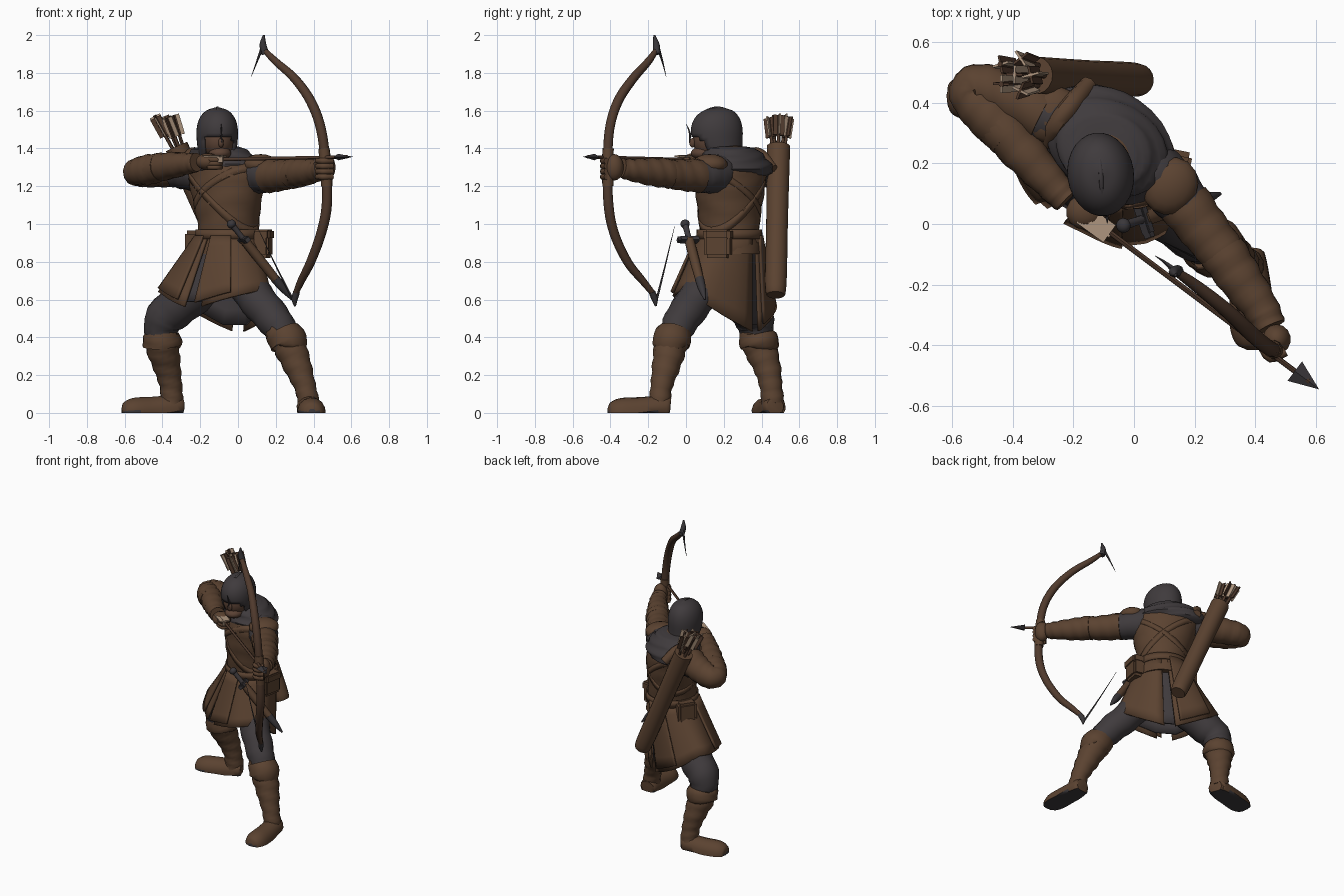
import bpy, bmesh, random
from math import sin, cos, pi, radians
from mathutils import Vector, Matrix

random.seed(4)
cube = bpy.data.objects.get("Cube")
if cube:
    bpy.data.objects.remove(cube)


def material(name, r, g, b):
    m = bpy.data.materials.new(name)
    m.use_nodes = True
    m.diffuse_color = (r, g, b, 1)
    m.node_tree.nodes["Principled BSDF"].inputs["Base Color"].default_value = (r, g, b, 1)
    return m


leather = material("brown leather", .104, .055, .03)
cloth = material("dark grey cloth", .05, .043, .046)
steel = material("dark steel", .042, .038, .042)
wood = material("bow wood", .08, .042, .026)
feather = material("pale feather", .42, .3, .21)
skin = material("tanned skin", .105, .055, .035)


def finish(name, bm, mats, solid=0, angle=45):
    bmesh.ops.recalc_face_normals(bm, faces=bm.faces)
    me = bpy.data.meshes.new(name)
    bm.to_mesh(me)
    bm.free()
    for m in mats if isinstance(mats, list) else [mats]:
        me.materials.append(m)
    for p in me.polygons:
        p.use_smooth = True
    me.set_sharp_from_angle(angle=radians(angle))
    ob = bpy.data.objects.new(name, me)
    bpy.context.collection.objects.link(ob)
    if solid:
        mod = ob.modifiers.new("thickness", 'SOLIDIFY')
        mod.thickness = solid
    return ob


def spline(pts, n):
    # Smooth interpolation through points of any dimension
    p = [Vector(q) for q in pts]
    p = [p[0] * 2 - p[1]] + p + [p[-1] * 2 - p[-2]]
    out = []
    for i in range(1, len(p) - 2):
        a, b, c, d = p[i - 1:i + 3]
        for k in range(n):
            t = k / n
            out.append(((b * 2) + (c - a) * t + (a * 2 - b * 5 + c * 4 - d) * t * t
                        + (b * 3 - a - c * 3 + d) * t ** 3) * .5)
    return out + [p[-2]]


def loft(rings, cap=True, closed=True):
    bm = bmesh.new()
    vs = [[bm.verts.new(c) for c in ring] for ring in rings]
    n = len(vs[0])
    for a, b in zip(vs, vs[1:]):
        for i in range(n if closed else n - 1):
            j = (i + 1) % n
            bm.faces.new((a[i], a[j], b[j], b[i]))
    if cap:
        bm.faces.new(vs[0])
        bm.faces.new(vs[-1])
    return bm


def limb(name, mat, pts, folds=0.0, sides=14, n=5, floor=None):
    # Tube along a path of (x, y, z, radius), with cloth folds
    path = spline(pts, n)
    pos = [Vector(p[:3]) for p in path]
    rings, u = [], None
    for i, p in enumerate(path):
        t = (pos[min(i + 1, len(pos) - 1)] - pos[max(i - 1, 0)]).normalized()
        u = t.orthogonal() if u is None else u - t * u.dot(t)
        u.normalize()
        w = t.cross(u)
        ring = []
        for k in range(sides):
            a = 2 * pi * k / sides
            r = p[3] * (1 + folds * sin(1.9 * i + 2 * sin(a + 1)))
            c = pos[i] + (u * cos(a) + w * sin(a)) * r
            if floor is not None:
                c.z = max(c.z, floor)
            ring.append(c)
        rings.append(ring)
    return finish(name, loft(rings), mat)


def oval(x, y, z, a, b, yaw, ang):
    c, s = cos(yaw), sin(yaw)
    u, v = a * cos(ang), b * sin(ang)
    return Vector((x + u * c - v * s, y + u * s + v * c, z))


def stack(pts, yaw, n=4, sides=28, folds=0.0):
    # Horizontal ovals (x, y, z, a, b) stacked upward
    rings = []
    for i, (x, y, z, a, b) in enumerate(spline(pts, n)):
        ring = []
        for k in range(sides):
            t = 2 * pi * k / sides
            f = 1 + folds * sin(1.6 * i + 2 * sin(2 * t))
            ring.append(oval(x, y, z, a * f, b * f, yaw, t))
        rings.append(ring)
    return loft(rings)


def solid(name, mat, loc, size, rot=None, kind="box"):
    bm = bmesh.new()
    if kind == "box":
        bmesh.ops.create_cube(bm, size=1)
        if min(size) > .02:
            bmesh.ops.bevel(bm, geom=bm.edges[:], offset=.12, segments=2, affect='EDGES')
    elif kind == "ball":
        bmesh.ops.create_uvsphere(bm, u_segments=14, v_segments=9, radius=.5)
    else:
        bmesh.ops.create_cone(bm, cap_ends=True, segments=4, radius1=.5, radius2=0, depth=1)
    r = rot.to_matrix().to_4x4() if rot else Matrix()
    bm.transform(Matrix.Translation(loc) @ r @ Matrix.Diagonal((*size, 1)))
    return finish(name, bm, mat, angle=35)


def spin(a):
    return Matrix.Rotation(a, 3, 'Z').to_quaternion()


def aim(a, b):
    return (Vector(b) - Vector(a)).to_track_quat('Z', 'Y')


YAW = radians(-36)

# Torso, belt, straps and hood
torso = [(-.05, .23, .84, .175, .17), (-.05, .23, .96, .16, .158), (-.055, .23, 1.08, .18, .165),
         (-.06, .235, 1.2, .21, .17), (-.07, .24, 1.3, .215, .16), (-.09, .24, 1.37, .13, .12),
         (-.1, .21, 1.42, .07, .07)]
finish("tunic", stack(torso, YAW, folds=.015), leather)
finish("hood_collar", stack([(-.09, .27, 1.25, .2, .14), (-.09, .265, 1.29, .238, .175),
                             (-.09, .255, 1.345, .205, .155), (-.1, .24, 1.395, .15, .13),
                             (-.1, .22, 1.41, .1, .1)], YAW, folds=.035), cloth)


def band(name, mat, z0, tilt, phase, width, grow=.002):
    # Flat strap wrapped around the torso
    sect = spline(torso, 6)
    rings = []
    for dz in (-width / 2, width / 2):
        ring = []
        for k in range(48):
            t = 2 * pi * k / 48
            z = z0 + dz + tilt * cos(t - phase)
            x, y, _, a, b = min(sect, key=lambda s: abs(s[2] - z))
            ring.append(oval(x, y, z, a + grow, b + grow, YAW, t))
        rings.append(ring)
    finish(name, loft(rings, cap=False), mat, .008)


band("belt", leather, .945, 0, 0, .05, .014)
band("quiver_strap", leather, 1.13, .17, pi, .05)
band("chest_strap", leather, 1.16, .14, -.3, .04)
limb("shoulder_strap", leather, [(-.285, .27, 1.3, .03), (-.255, .33, 1.365, .033), (-.205, .395, 1.365, .033),
                                 (-.15, .46, 1.29, .03)], sides=8)


# Skirt panels hang from the belt and part at front and back
def panel(name, mat, t0, t1, grow=0.0, drop=0.0, top=.94):
    rings = []
    for i in range(7):
        f = i / 6
        ring = []
        for k in range(15):
            t = radians(t0 + (t1 - t0) * k / 14)
            hem = .55 + .1 * abs(cos(t)) - .13 * max(0, sin(t)) - drop
            g = grow + .007 * sin(6 * t) * f
            ring.append(oval(-.05 - .07 * f, .23 - .032 * f, top + (hem - top) * f,
                             .166 + .17 * f + g, .165 + .05 * f + g, YAW, t))
        rings.append(ring)
    finish(name, loft(rings, cap=False, closed=False), mat, .014)


panel("left_skirt", leather, -80, 84)
panel("right_skirt", leather, 97, 262)
for label, a, b in (("left_front", -86, -50), ("right_front", 215, 256), ("right_back", 102, 140)):
    panel(label + "_flap", leather, a, b, .014, -.03)
panel("under_tunic", cloth, 0, 360, -.03, -.02)

# Legs, boots and boot cuffs
legs = {
    "left": ([(0, .15, .76, .1), (.085, .065, .62, .1), (.2, -.03, .48, .092), (.26, -.07, .38, .075)],
             [(.235, -.06, .43, .088), (.27, -.08, .36, .088), (.315, -.105, .25, .075),
              (.355, -.13, .14, .058), (.375, -.14, .05, .058)],
             [(.37, -.085, .03, .045), (.372, -.11, .03, .062), (.385, -.24, .012, .072),
              (.39, -.34, .005, .074), (.392, -.395, .003, .055), (.392, -.415, .002, .02)]),
    "right": ([(-.12, .25, .76, .12), (-.24, .3, .63, .115), (-.39, .36, .5, .105), (-.405, .38, .38, .08)],
              [(-.405, .375, .41, .092), (-.4, .39, .35, .09), (-.375, .43, .24, .073),
               (-.355, .45, .14, .06), (-.35, .46, .05, .062)],
              [(-.3, .475, .03, .045), (-.33, .465, .03, .064), (-.45, .445, .012, .074),
               (-.55, .42, .005, .075), (-.6, .41, .003, .055), (-.615, .408, .002, .02)]),
}
for side, (thigh, boot, foot) in legs.items():
    limb(side + "_trouser", cloth, thigh, .035)
    limb(side + "_boot", leather, boot, .05)
    (x, y, z, r), (x2, y2, z2, _) = boot[:2]
    limb(side + "_boot_cuff", leather, [(x, y, z + .01, r * .9), (x, y, z, r * 1.06),
                                        (x2, y2, z2 + .01, r * 1.15), (x2, y2, z2 - .01, r * .9)], .025, n=3)
    shoe = limb(side + "_foot", [leather, steel], foot, floor=0)
    for p in shoe.data.polygons:
        p.material_index = int(p.center.z < .008)

# Arms with grey under sleeves, leather sleeves and gloves
limb("left_under_sleeve", cloth, [(.0, .22, 1.27, .1), (.1, .14, 1.26, .1), (.18, .05, 1.255, .084)], .03)
limb("left_sleeve", leather, [(.165, .07, 1.255, .09), (.24, -.03, 1.26, .082), (.31, -.12, 1.27, .074)], .035)
limb("left_bracer", leather, [(.29, -.09, 1.268, .08), (.35, -.18, 1.275, .074), (.42, -.28, 1.285, .06),
                              (.45, -.34, 1.295, .052)], .045)
limb("right_under_sleeve", cloth, [(-.15, .29, 1.27, .1), (-.27, .35, 1.28, .1), (-.35, .38, 1.28, .085)], .03)
limb("right_sleeve", leather, [(-.3, .36, 1.29, .093), (-.42, .42, 1.28, .086), (-.51, .45, 1.275, .08),
                               (-.54, .43, 1.275, .07), (-.49, .37, 1.285, .08), (-.41, .29, 1.3, .076)], .03)
limb("right_bracer", leather, [(-.45, .33, 1.295, .077), (-.35, .22, 1.31, .07), (-.26, .12, 1.32, .055),
                               (-.22, .08, 1.325, .05)], .045)
for name, loc in (("left_shoulder_guard", (.12, .125, 1.315)), ("right_shoulder_guard", (-.27, .36, 1.32))):
    solid(name, leather, loc, (.18, .2, .11), spin(YAW), "ball")
solid("left_glove", leather, (.47, -.38, 1.3), (.095, .1, .14), None, "ball")
solid("right_glove", leather, (-.16, .04, 1.33), (.13, .12, .09), None, "ball")
for k in range(4):
    limb("left_finger", leather, [(.42, -.4, 1.25 + k * .028, .015), (.45, -.44, 1.25 + k * .028, .017),
                                  (.5, -.42, 1.25 + k * .028, .016)], sides=8, n=3)
for k in range(3):
    limb("right_finger", leather, [(-.16, .0, 1.3 + k * .02, .013), (-.11, -.02, 1.3 + k * .02, .013),
                                   (-.09, .02, 1.3 + k * .02, .012)], sides=8, n=3)

# Head and open-faced helmet
HEAD = radians(8)
solid("head", skin, (-.105, .14, 1.44), (.17, .21, .2), None, "ball")
solid("nose", skin, (-.09, .035, 1.43), (.03, .035, .05), None, "ball")
solid("jaw", skin, (-.095, .09, 1.375), (.12, .13, .07), None, "ball")
helm = stack([(-.11, .19, 1.36, .096, .11), (-.11, .17, 1.42, .106, .13), (-.11, .163, 1.5, .109, .138),
              (-.11, .165, 1.56, .093, .12), (-.11, .17, 1.6, .058, .078), (-.11, .175, 1.618, .008, .01)], HEAD)
opening = []
for f in helm.faces:
    c = f.calc_center_median()
    if c.z < 1.455 and c.y < .11 and abs(c.x + .1) < .078:
        opening.append(f)
bmesh.ops.delete(helm, geom=opening, context='FACES')
finish("helmet", helm, cloth, .012)
limb("helmet_ridge", cloth, [(-.09, .03, 1.47, .007), (-.095, .05, 1.55, .008), (-.105, .105, 1.597, .008),
                             (-.11, .175, 1.614, .008), (-.118, .255, 1.58, .007), (-.125, .295, 1.5, .005)], sides=8)
limb("nose_guard", cloth, [(-.088, .002, 1.53, .001), (-.089, .02, 1.48, .005), (-.086, .02, 1.43, .003)], sides=6)

# Bow with steel tips and slack string ends
limb("bow", wood, [(.14, -.158, 1.92, .014), (.2, -.2, 1.86, .02), (.3, -.28, 1.77, .024), (.385, -.36, 1.65, .026),
                   (.44, -.405, 1.5, .026), (.465, -.415, 1.3, .026), (.47, -.41, 1.1, .027), (.44, -.38, .95, .026),
                   (.385, -.31, .8, .024), (.335, -.23, .7, .02), (.3, -.165, .62, .014)], sides=10)
limb("bow_grip", leather, [(.455, -.412, 1.4, .03), (.465, -.415, 1.3, .032), (.47, -.413, 1.2, .03)], sides=10)
limb("top_bow_tip", steel, [(.145, -.155, 1.9, .02), (.132, -.158, 1.95, .018), (.137, -.168, 2, .005)], sides=8)
limb("bottom_bow_tip", steel, [(.31, -.18, .64, .018), (.3, -.165, .6, .016), (.302, -.16, .565, .005)], sides=8)
limb("top_string", steel, [(.13, -.15, 1.94, .01), (.1, -.125, 1.86, .005), (.07, -.105, 1.78, .001)], sides=5)
limb("bottom_string", steel, [(.3, -.16, .58, .007), (.2, -.11, .78, .004), (.1, -.06, .99, .001)], sides=5)


# Arrow shafts and feather plates
def shaft(label, a, b):
    limb(label, wood, [(*a, .009), (*a.lerp(b, .5), .009), (*b, .009)], sides=8, n=2)


tail, tip = Vector((-.17, .04, 1.34)), Vector((.61, -.545, 1.356))
along = (tip - tail).normalized()
shaft("nocked_arrow_shaft", tail, tip - along * .04)
solid("nocked_arrow_head", steel, tip - along * .05, (.08, .035, .1), aim(tail, tip), "cone")
solid("nocked_arrow_feather", feather, (-.125, .0, 1.358), (.11, .07, .009), spin(YAW))
solid("nocked_arrow_side_feather", feather, (-.12, -.012, 1.345), (.1, .009, .04), spin(YAW))

# Quiver on the back with spare arrows
base, mouth = Vector((.005, .475, .66)), Vector((-.325, .49, 1.41))
axis = (mouth - base).normalized()
limb("quiver", leather, [(*(base - axis * .03), .03), (*base, .056), (*base.lerp(mouth, .5), .058),
                         (*mouth, .062)], sides=18)
for k in range(6):
    out = Vector((cos(k * 1.25), sin(k * 1.25), 0)) * (.035 if k else 0)
    end = mouth + axis * random.uniform(.16, .21) + out * 1.6
    low = mouth - axis * .1 + out * .6
    shaft("spare_arrow_shaft", low, end)
    for turn, tint in ((0, feather), (pi / 2, wood)):
        solid("spare_arrow_feather", tint, end.lerp(low, .2), (.06, .008, .11), aim(low, end) @ spin(k + turn))

# Belt pouches and sheathed sword
solid("left_pouch", leather, (.13, .17, .895), (.085, .14, .15), spin(-.2))
solid("left_pouch_lid", leather, (.136, .17, .945), (.09, .148, .05), spin(-.2))
solid("right_pouch", leather, (-.215, .31, .895), (.09, .13, .14), spin(-.6))
hilt, point = Vector((-.035, -.005, 1.0)), Vector((.285, .1, .6))
q, d = aim(hilt, point), (point - hilt).normalized()
limb("sword_grip", cloth, [(*hilt, .018), (*(hilt + d * .05), .015), (*(hilt + d * .11), .015)], sides=8, n=3)
solid("sword_pommel", steel, hilt, (.05, .05, .045), q, "ball")
solid("sword_guard", steel, hilt + d * .11, (.13, .036, .03), q)
limb("sword_sheath", leather, [(*(hilt + d * .11), .026), (*(hilt + d * .25), .026), (*(hilt + d * .4), .023)], sides=8)
limb("sheath_tip", steel, [(*(hilt + d * .38), .025), (*(hilt + d * .45), .02), (*point, .005)], sides=8)
